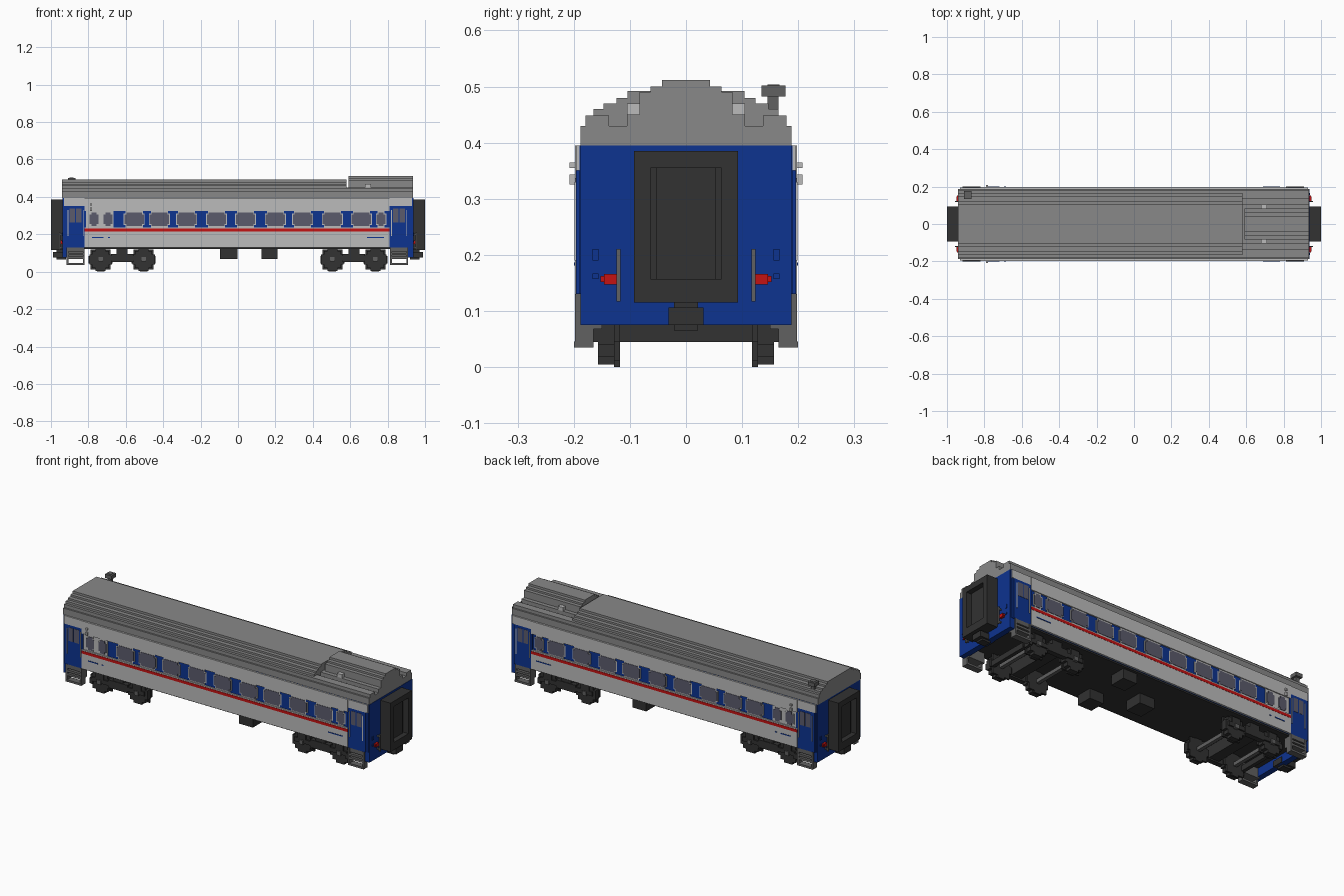
import bpy, bmesh
from mathutils import Vector

if "Cube" in bpy.data.objects:
    bpy.data.objects.remove(bpy.data.objects["Cube"])


def material(name, rgb):
    m = bpy.data.materials.new(name)
    m.use_nodes = True
    m.diffuse_color = (*rgb, 1)
    m.node_tree.nodes["Principled BSDF"].inputs["Base Color"].default_value = (*rgb, 1)
    return m


ROOF = material("roof grey", (0.25, 0.25, 0.25))
SILVER = material("silver", (0.50, 0.50, 0.50))
BLUE = material("blue", (0.004, 0.033, 0.28))
RED = material("red", (0.55, 0.006, 0.006))
DARK = material("dark grey", (0.032, 0.032, 0.032))
STEEL = material("steel grey", (0.12, 0.12, 0.12))
GLASS = material("window glass", (0.105, 0.105, 0.15))


def finish(name, bm, mat):
    bmesh.ops.recalc_face_normals(bm, faces=bm.faces)
    me = bpy.data.meshes.new(name)
    bm.to_mesh(me)
    bm.free()
    me.materials.append(mat)
    ob = bpy.data.objects.new(name, me)
    bpy.context.collection.objects.link(ob)
    return ob


def boxes(name, mat, items, flip=""):
    """Boxes given as x0, x1, y0, y1, z0, z1; flip mirrors copies across x and/or y."""
    bm = bmesh.new()
    for sx in ((1, -1) if "x" in flip else (1,)):
        for sy in ((1, -1) if "y" in flip else (1,)):
            for x0, x1, y0, y1, z0, z1 in items:
                c = Vector((sx * (x0 + x1) / 2, sy * (y0 + y1) / 2, (z0 + z1) / 2))
                r = bmesh.ops.create_cube(bm, size=1)
                for v in r["verts"]:
                    v.co = c + v.co * Vector((x1 - x0, y1 - y0, z1 - z0))
    return finish(name, bm, mat)


def extrude_roof(name, half, x0, x1):
    """Extrude a stepped half profile (outer edge to centre), mirrored across y."""
    bm = bmesh.new()
    pts = half + [(-y, z) for y, z in reversed(half)]
    f = bm.faces.new([bm.verts.new((x0, y, z)) for y, z in pts])
    r = bmesh.ops.extrude_face_region(bm, geom=[f])
    for v in r["geom"]:
        if isinstance(v, bmesh.types.BMVert):
            v.co.x = x1
    return finish(name, bm, ROOF)


def steps(points):
    """Turn (width, top) pairs into a staircase profile starting at the eaves."""
    out, z = [], 0.395
    for y, top in points:
        out += [(y, z), (y, top)]
        z = top
    return out


# Body shell, floor and end walls
boxes("body", BLUE, [(-0.93, 0.93, -0.19, 0.19, 0.13, 0.395)])
boxes("end_wall", BLUE, [(0.905, 0.937, -0.188, 0.188, 0.075, 0.395)], "x")
boxes("floor", DARK, [(-0.905, 0.905, -0.185, 0.185, 0.122, 0.131)])

# Roof
shoulder = [(0.188, 0.43), (0.179, 0.448), (0.165, 0.46), (0.147, 0.47), (0.124, 0.48), (0.104, 0.492)]
extrude_roof("main_roof", steps(shoulder), -0.94, 0.58)
extrude_roof("end_roof", steps([(0.188, 0.43), (0.179, 0.448)])
             + [(0.137, 0.448), (0.137, 0.43), (0.105, 0.43), (0.105, 0.45)], 0.58, 0.935)
extrude_roof("roof_unit", [(0.083, 0.44), (0.083, 0.49), (0.063, 0.49), (0.063, 0.50),
                           (0.043, 0.50), (0.043, 0.512)], 0.59, 0.935)
boxes("roof_unit_bracket", SILVER, [(0.68, 0.71, 0.083, 0.105, 0.449, 0.47)], "y")
boxes("roof_vent", STEEL, [(-0.90, -0.88, 0.145, 0.165, 0.455, 0.485),
                           (-0.91, -0.87, 0.135, 0.177, 0.482, 0.502),
                           (-0.90, -0.88, 0.145, 0.167, 0.50, 0.504)])

# Side panels
boxes("lower_side_panel", SILVER, [(-0.82, 0.81, 0.18, 0.198, 0.13, 0.215)], "y")
boxes("red_stripe", RED, [(-0.82, 0.81, 0.18, 0.199, 0.215, 0.23)], "y")
boxes("upper_side_panel", SILVER, [(-0.82, 0.81, 0.18, 0.198, 0.325, 0.395),
                                   (-0.93, -0.82, 0.18, 0.196, 0.35, 0.395),
                                   (0.81, 0.93, 0.18, 0.196, 0.35, 0.395),
                                   (-0.82, 0.81, 0.18, 0.197, 0.23, 0.237)], "y")
boxes("side_lettering_bar", BLUE, [(-0.78, -0.72, 0.19, 0.2, 0.181, 0.186),
                                   (-0.695, -0.685, 0.19, 0.2, 0.181, 0.186),
                                   (0.69, 0.78, 0.19, 0.2, 0.181, 0.186)], "y").name = "side_mark"

# Windows with stepped corners, each on a silver surround
wide = [-0.575 + 0.0, -0.42, -0.275, -0.115, 0.04, 0.20, 0.345, 0.505, 0.66]
wide[0] = -0.555
spots = [(x, 0.052) for x in wide] + [(-0.77, 0.024), (-0.695, 0.024), (0.765, 0.024)]
frames, panes = [], []
for x, w in spots:
    frames += [(x - w - 0.004, x + w + 0.004, 0.185, 0.193, 0.25, 0.31),
               (x - w + 0.006, x + w - 0.006, 0.185, 0.193, 0.236, 0.326)]
    panes += [(x - w, x + w, 0.186, 0.195, 0.255, 0.305),
              (x - w + 0.01, x + w - 0.01, 0.186, 0.195, 0.243, 0.317)]
frames.append((-0.82, -0.665, 0.185, 0.192, 0.235, 0.326))
boxes("window_surround", SILVER, frames, "y")
boxes("window_pane", GLASS, panes, "y")
boxes("marker_tab", SILVER, [(-0.79, -0.78, 0.19, 0.208, 0.325, 0.343),
                             (-0.79, -0.78, 0.19, 0.208, 0.355, 0.365)], "y")

# Entrance doors, windows and steps at the four corners
door_x = ((-0.917, -0.82), (0.813, 0.91))
doors, lights, rails, treads = [], [], [], []
for a, b in door_x:
    m = (a + b) / 2
    doors.append((a - 0.008, b + 0.008, 0.18, 0.196, 0.13, 0.35))
    lights += [(m - 0.032, m - 0.003, 0.19, 0.1975, 0.262, 0.337),
               (m + 0.003, m + 0.032, 0.19, 0.1975, 0.262, 0.337)]
    rails += [(a + 0.006, a + 0.010, 0.19, 0.199, 0.19, 0.33),
              (b - 0.010, b - 0.006, 0.19, 0.199, 0.19, 0.33)]
    treads += [(a, a + 0.01, 0.165, 0.198, 0.035, 0.13), (b - 0.01, b, 0.165, 0.198, 0.035, 0.13),
               (a, b, 0.165, 0.2, 0.035, 0.046), (a, b, 0.155, 0.198, 0.068, 0.08),
               (a, b, 0.155, 0.198, 0.088, 0.10), (a, b, 0.15, 0.196, 0.108, 0.13),
               (a, b, 0.15, 0.165, 0.068, 0.13)]
boxes("entrance_door", BLUE, doors, "y")
boxes("door_window", GLASS, lights, "y")
boxes("door_handrail", SILVER, rails, "y")
boxes("entrance_steps", STEEL, treads, "y")

# Gangway frames with recessed panel, and couplers
boxes("gangway_frame", DARK, [(0.935, 1.0, -0.093, -0.063, 0.115, 0.385),
                              (0.935, 1.0, 0.063, 0.093, 0.115, 0.385),
                              (0.935, 1.0, -0.063, 0.063, 0.355, 0.385),
                              (0.935, 1.0, -0.063, 0.063, 0.115, 0.157),
                              (0.935, 0.968, -0.063, 0.063, 0.157, 0.355)], "x")
boxes("gangway_panel", DARK, [(0.96, 0.972, -0.053, 0.053, 0.157, 0.355)], "x")
boxes("coupler", DARK, [(0.90, 0.99, -0.031, 0.031, 0.075, 0.106),
                        (0.92, 0.97, -0.021, 0.021, 0.065, 0.118)], "x")

# End wall fittings
boxes("end_handrail", STEEL, [(0.95, 0.957, 0.117, 0.124, 0.117, 0.21),
                              (0.935, 0.957, 0.117, 0.124, 0.125, 0.132),
                              (0.935, 0.957, 0.117, 0.124, 0.196, 0.203)], "xy")
boxes("tail_lamp", RED, [(0.935, 0.95, 0.124, 0.146, 0.147, 0.166),
                         (0.935, 0.947, 0.146, 0.152, 0.152, 0.162)], "xy")
boxes("end_socket", BLUE, [(0.935, 0.941, 0.156, 0.167, 0.19, 0.21),
                           (0.935, 0.941, 0.156, 0.167, 0.157, 0.167)], "xy")

# Underfloor equipment
boxes("equipment_box", DARK, [(0.125, 0.21, 0.08, 0.17, 0.068, 0.125),
                              (0.125, 0.21, -0.17, -0.08, 0.068, 0.125),
                              (-0.095, -0.003, -0.06, 0.04, 0.068, 0.125)])

# Bogies: stepped wheels, axles, side frames and cross beams
wheels, hubs, axles = [], [], []
for x in (0.505, 0.735):
    for hx, hz in ((0.06, 0.026), (0.046, 0.046), (0.026, 0.06)):
        wheels.append((x - hx, x + hx, 0.127, 0.157, 0.065 - hz, 0.065 + hz))
    for hx, hz in ((0.065, 0.02), (0.053, 0.053), (0.02, 0.065)):
        wheels.append((x - hx, x + hx, 0.118, 0.128, 0.065 - hz, 0.065 + hz))
    hubs.append((x - 0.012, x + 0.012, 0.157, 0.172, 0.055, 0.078))
    axles.append((x - 0.01, x + 0.01, -0.125, 0.125, 0.055, 0.075))
boxes("wheels", DARK, wheels, "xy")
boxes("axle_boxes", STEEL, hubs, "xy")
boxes("axles", STEEL, axles, "x")
boxes("bogie_side_frame", DARK, [(0.46, 0.78, 0.14, 0.165, 0.06, 0.083),
                                 (0.56, 0.68, 0.14, 0.168, 0.052, 0.095),
                                 (0.48, 0.53, 0.14, 0.165, 0.083, 0.115),
                                 (0.71, 0.76, 0.14, 0.165, 0.083, 0.115)], "xy")
boxes("bogie_cross_beam", DARK, [(0.59, 0.65, -0.165, 0.165, 0.06, 0.13),
                                 (0.775, 0.795, -0.165, 0.165, 0.045, 0.075)], "x")
